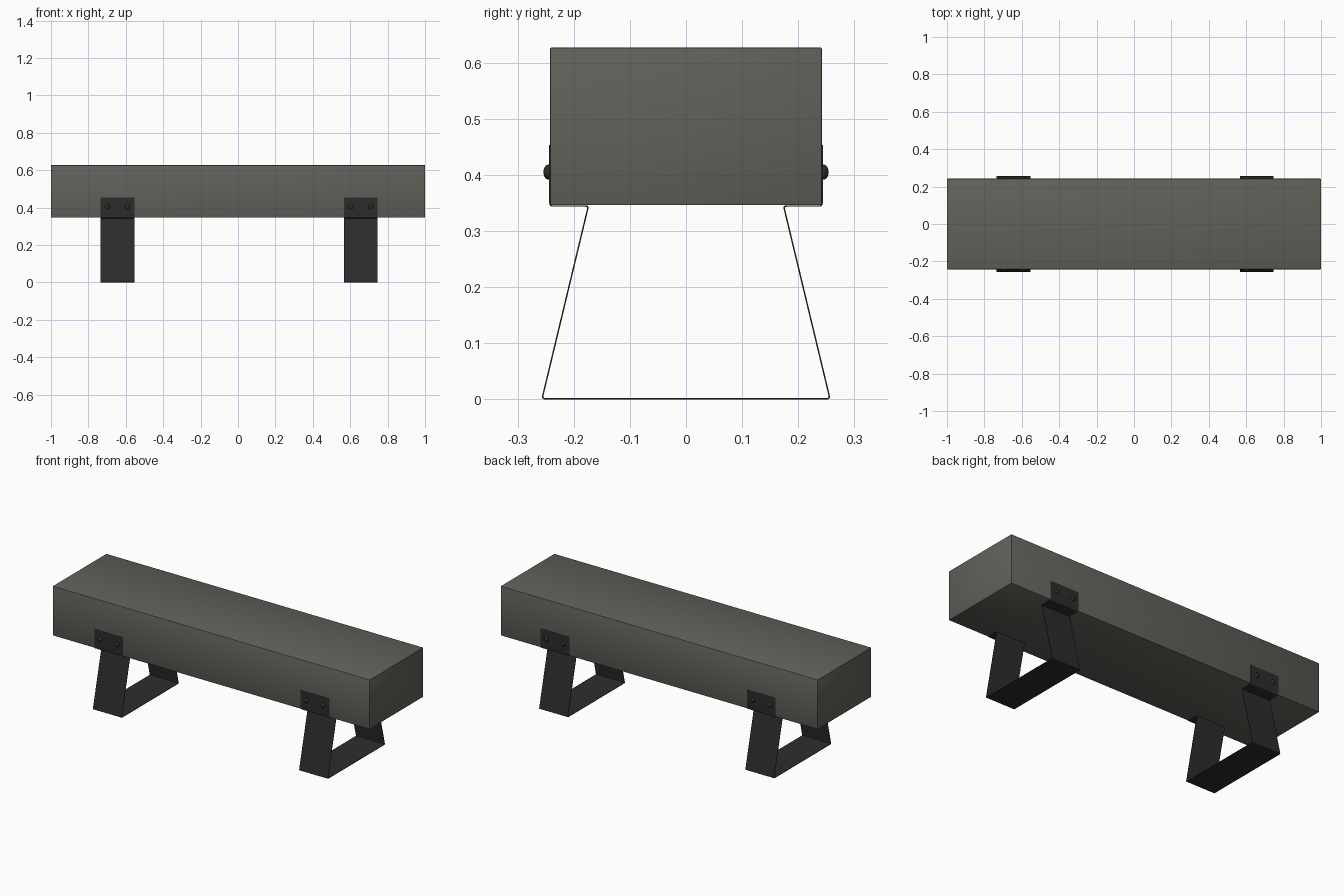
import bpy, bmesh, math
from mathutils import Vector

if "Cube" in bpy.data.objects:
    bpy.data.objects.remove(bpy.data.objects["Cube"])


def material(name, rgb):
    m = bpy.data.materials.new(name)
    m.diffuse_color = (*rgb, 1)
    m.use_nodes = True
    m.node_tree.nodes["Principled BSDF"].inputs["Base Color"].default_value = m.diffuse_color
    return m


STONE = material("grey stone", (0.118, 0.121, 0.103))
STEEL = material("black steel", (0.026, 0.026, 0.026))


def make_object(name, bm, mat):
    bmesh.ops.recalc_face_normals(bm, faces=bm.faces[:])
    me = bpy.data.meshes.new(name)
    bm.to_mesh(me)
    bm.free()
    me.materials.append(mat)
    ob = bpy.data.objects.new(name, me)
    bpy.context.collection.objects.link(ob)
    return ob


def smooth(ob):
    bpy.ops.object.select_all(action='DESELECT')
    ob.select_set(True)
    bpy.context.view_layer.objects.active = ob
    bpy.ops.object.shade_smooth_by_angle(angle=math.radians(35))


def rounded(points, r, steps=4):
    """Round the inner corners of an open path."""
    out = [points[0]]
    for a, b, c in zip(points, points[1:], points[2:]):
        p, q = b + (a - b).normalized() * r, b + (c - b).normalized() * r
        for i in range(steps + 1):
            t = i / steps
            out.append(p * (1 - t) ** 2 + b * 2 * t * (1 - t) + q * t * t)
    return out + [points[-1]]


def offset(path, d):
    """Shift an open path sideways with mitred corners."""
    res = []
    for i, p in enumerate(path):
        dirs = []
        if i > 0:
            dirs.append((p - path[i - 1]).normalized())
        if i < len(path) - 1:
            dirs.append((path[i + 1] - p).normalized())
        ns = [Vector((-v.y, v.x)) for v in dirs]
        n = sum(ns, Vector((0, 0))).normalized()
        res.append(p + n * (d / n.dot(ns[0])))
    return res


# Seat block
bm = bmesh.new()
bmesh.ops.create_cube(bm, size=1)
for v in bm.verts:
    v.co = Vector((v.co.x * 2, v.co.y * 0.484, v.co.z * 0.281 + 0.4865))
bmesh.ops.bevel(bm, geom=bm.edges[:], offset=0.002, segments=2, affect='EDGES', profile=0.5)
smooth(make_object("seat", bm, STONE))

# Bent steel band: side plate, lip under the seat, sloped leg, floor bar
T, WIDTH = 0.0025, 0.181
half = [Vector(p) for p in ((0.2425, 0.453), (0.2425, 0.3445), (0.174, 0.3445), (0.2565, T / 2))]
path = rounded(half + [Vector((-p.x, p.y)) for p in reversed(half)], 0.005)
outline = offset(path, T / 2) + offset(path, -T / 2)[::-1]


def leg_band(name, x):
    bm = bmesh.new()
    n, m = len(outline), len(path)
    rings = [[bm.verts.new((x + s * WIDTH / 2, p.x, p.y)) for p in outline] for s in (-1, 1)]
    for i in range(n):
        j = (i + 1) % n
        bm.faces.new((rings[0][i], rings[0][j], rings[1][j], rings[1][i]))
    for ring in rings:
        for i in range(m - 1):
            bm.faces.new((ring[i], ring[i + 1], ring[n - 2 - i], ring[n - 1 - i]))
    smooth(make_object(name, bm, STEEL))


# Domed bolt head on the side plate
def bolt(name, x, side):
    bm = bmesh.new()
    seg, prof = 20, [(0.0135, 0.241), (0.0135, 0.246), (0.012, 0.2495), (0.008, 0.2525), (0.004, 0.2537)]
    rings = [[bm.verts.new((x + r * math.cos(2 * math.pi * k / seg), side * y,
                            0.405 + r * math.sin(2 * math.pi * k / seg))) for k in range(seg)]
             for r, y in prof]
    for a, b in zip(rings, rings[1:]):
        for k in range(seg):
            j = (k + 1) % seg
            bm.faces.new((a[k], a[j], b[j], b[k]))
    bm.faces.new(rings[0])
    bm.faces.new(rings[-1])
    smooth(make_object(name, bm, STEEL))


for label, x in (("left", -0.645), ("right", 0.656)):
    leg_band(label + "_leg", x)
    for side, face in ((-1, "front"), (1, "back")):
        for i, dx in enumerate((-0.053, 0.053)):
            bolt(f"{label}_{face}_bolt_{i + 1}", x + dx, side)
